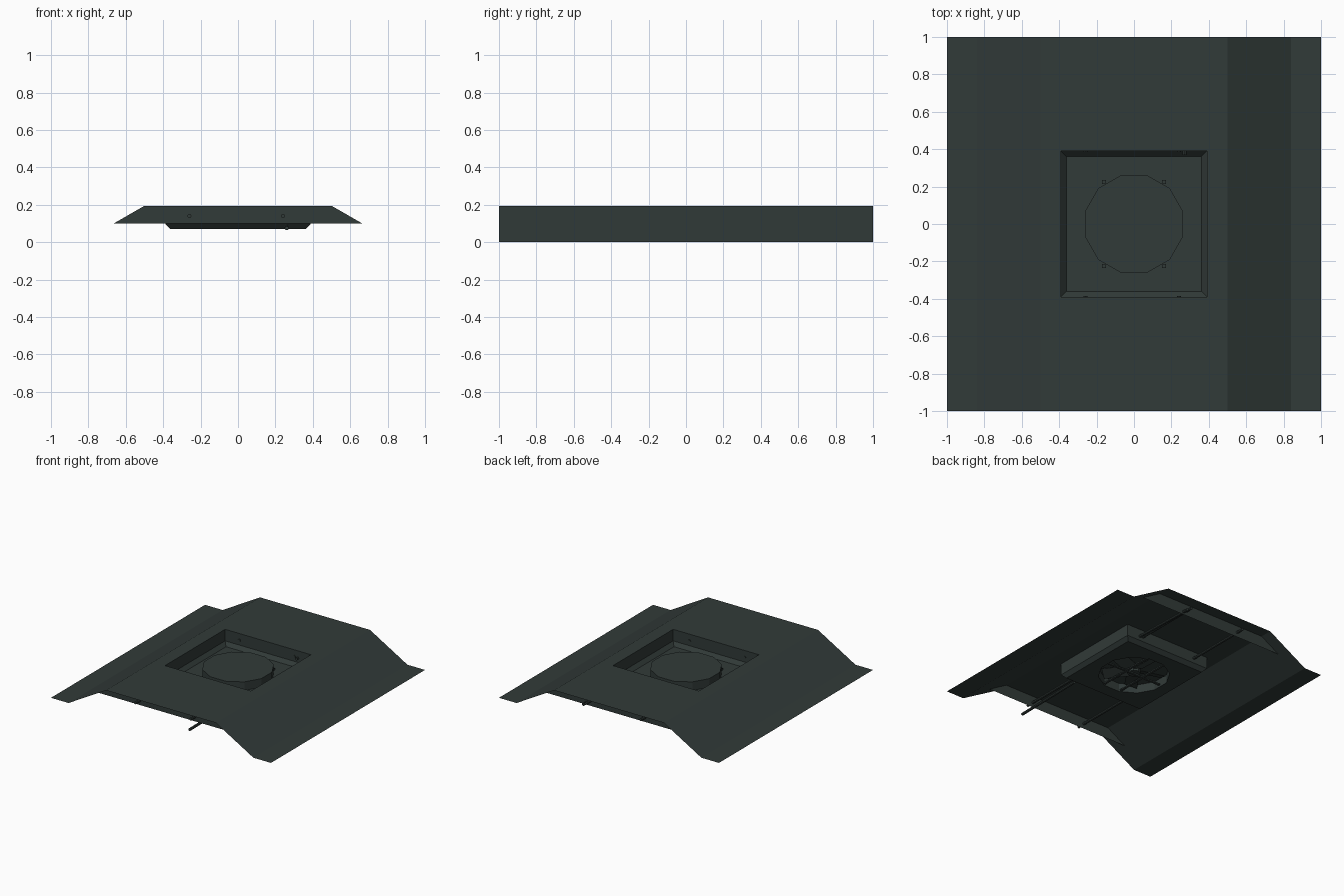
import bpy, bmesh, math
from mathutils import Vector, Matrix

if "Cube" in bpy.data.objects:
    bpy.data.objects.remove(bpy.data.objects["Cube"])

mat = bpy.data.materials.new("dark green grey")
mat.diffuse_color = (0.031, 0.043, 0.040, 1)
mat.use_nodes = True
mat.node_tree.nodes["Principled BSDF"].inputs["Base Color"].default_value = mat.diffuse_color


def finish(name, bm):
    me = bpy.data.meshes.new(name)
    bm.to_mesh(me)
    bm.free()
    me.materials.append(mat)
    ob = bpy.data.objects.new(name, me)
    bpy.context.collection.objects.link(ob)
    return ob


def square(h, z):
    return [(-h, -h, z), (h, -h, z), (h, h, z), (-h, h, z)]


def ring12(r, z):
    return [(r * math.cos(math.radians(15 + 30 * i)),
             r * math.sin(math.radians(15 + 30 * i)), z) for i in range(12)]


def loop(bm, pts):
    vs = [bm.verts.new(p) for p in pts]
    return vs, [bm.edges.new((vs[i], vs[(i + 1) % len(vs)])) for i in range(len(vs))]


def plate_with_hole(bm, outer, inner):
    edges = loop(bm, outer)[1] + loop(bm, inner)[1]
    bmesh.ops.triangle_fill(bm, edges=edges, use_beauty=True, normal=(0, 0, 1))


def skin(bm, rings):
    rows = [[bm.verts.new(p) for p in r] for r in rings]
    n = len(rows[0])
    for a, b in zip(rows, rows[1:]):
        for i in range(n):
            j = (i + 1) % n
            bm.faces.new((a[i], b[i], b[j], a[j]))
    return rows


def rod(name, a, b, r=0.011):
    a, b = Vector(a), Vector(b)
    d = b - a
    bm = bmesh.new()
    m = Matrix.Translation((a + b) / 2) @ d.to_track_quat('Z', 'Y').to_matrix().to_4x4()
    bmesh.ops.create_cone(bm, cap_ends=True, segments=8, radius1=r, radius2=r,
                          depth=d.length, matrix=m)
    finish(name, bm)


def box(name, centre, size, rot=None):
    bm = bmesh.new()
    m = Matrix.Translation(centre)
    if rot:
        m = rot @ m
    bmesh.ops.create_cube(bm, size=1, matrix=m @ Matrix.Diagonal((*size, 1)))
    return finish(name, bm)


TOP, LOW, FLOOR = 0.195, 0.10, 0.07

# folded roof sheet: holed top, slopes and side flanges
bm = bmesh.new()
plate_with_hole(bm, [(-.5, -1, TOP), (.5, -1, TOP), (.5, 1, TOP), (-.5, 1, TOP)],
                square(.39, TOP))
for s in (-1, 1):
    prof = [(.5, TOP), (.84, 0), (1, 0)]
    for (x0, z0), (x1, z1) in zip(prof, prof[1:]):
        q = [(s * x0, -1, z0), (s * x1, -1, z1), (s * x1, 1, z1), (s * x0, 1, z0)]
        bm.faces.new([bm.verts.new(p) for p in (q if s > 0 else q[::-1])])
bmesh.ops.remove_doubles(bm, verts=bm.verts, dist=1e-4)
finish("roof_sheet", bm)

# end plates set in from both open ends
for name, y in (("front_end_plate", -.9), ("back_end_plate", .9)):
    bm = bmesh.new()
    pts = [(-.665, y, LOW), (.665, y, LOW), (.5, y, TOP), (-.5, y, TOP)]
    bm.faces.new([bm.verts.new(p) for p in (pts if y < 0 else pts[::-1])])
    finish(name, bm)

# recessed tray with chamfered lower rim and round opening
bm = bmesh.new()
skin(bm, [square(.39, TOP), square(.39, LOW), square(.362, FLOOR)])
plate_with_hole(bm, square(.362, FLOOR), ring12(.27, FLOOR))
bmesh.ops.remove_doubles(bm, verts=bm.verts, dist=1e-4)
finish("recess_tray", bm)

# twelve-sided fan housing, open below
bm = bmesh.new()
rows = skin(bm, [ring12(.27, .14), ring12(.27, FLOOR)])
bm.faces.new(rows[0])
finish("fan_housing", bm)

# fan hub, tilted blades and guard bars
rod("fan_hub", (0, 0, .085), (0, 0, .139), .05)
for i in range(5):
    spin = Matrix.Rotation(math.radians(72 * i + 20), 4, 'Z')
    tilt = Matrix.Rotation(math.radians(20), 4, 'X')
    box("fan_blade", (.14, 0, 0), (.2, .1, .004),
        Matrix.Translation((0, 0, .112)) @ spin @ tilt)
for s in (-1, 1):
    box("guard_bar_long", (s * .08, 0, .078), (.018, .5, .01))
box("guard_bar_cross", (0, 0, .08), (.5, .018, .01))

# small brackets around the housing
for sx in (-1, 1):
    for sy in (-1, 1):
        box("housing_bracket", (sx * .16, sy * .225, .078), (.02, .02, .016))

# pipes leaving the tray towards both ends
for s in (-1, 1):
    for x in (-.26, .24):
        rod("pipe", (x, s * .385, .14), (x, s * .96, .14))
rod("front_low_pipe", (.26, -.39, .085), (.26, -1.0, .075))
rod("back_low_pipe", (.27, .37, .135), (.27, .95, .12))
